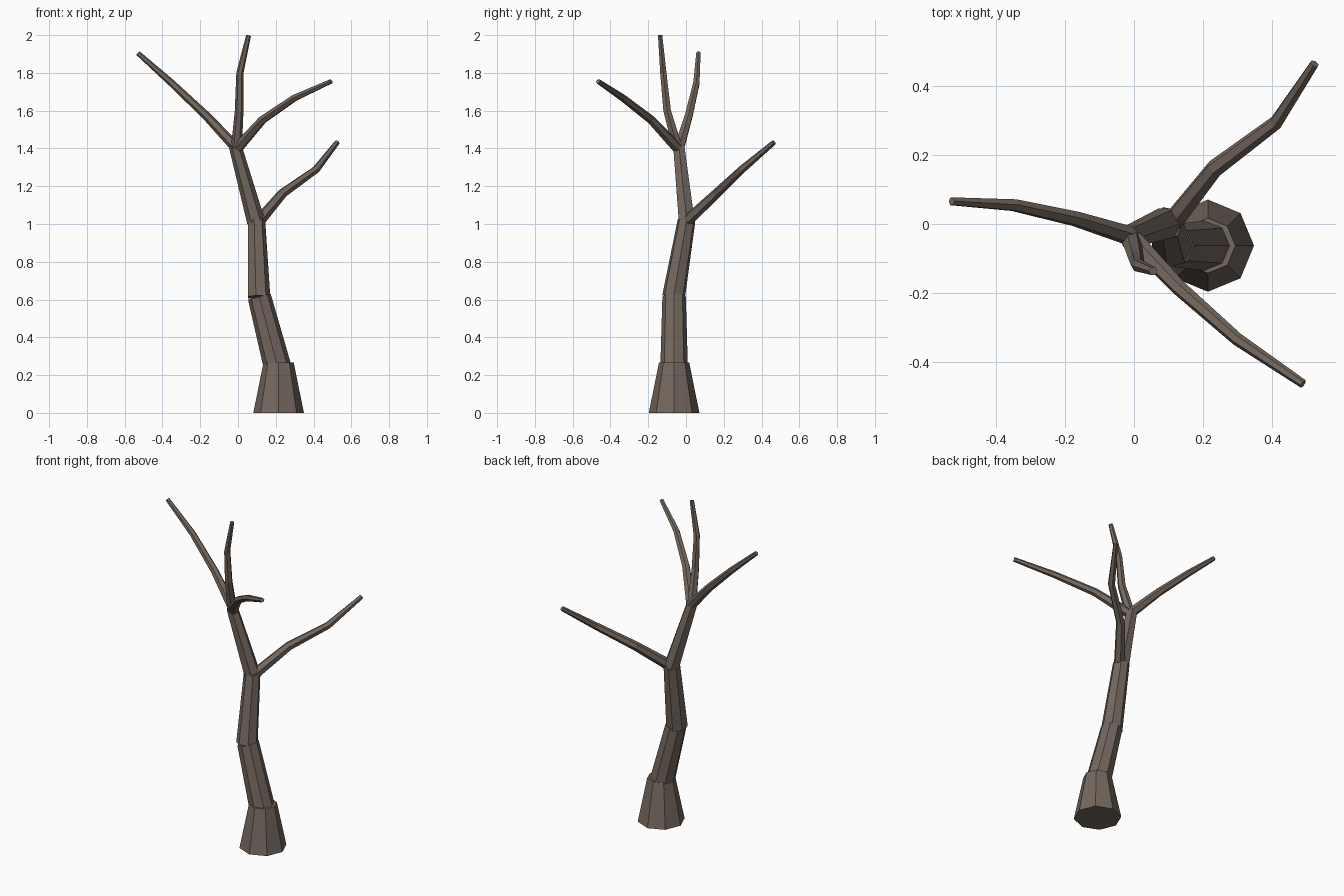
import bpy, bmesh, math
from mathutils import Vector

if "Cube" in bpy.data.objects:
    bpy.data.objects.remove(bpy.data.objects["Cube"])

bark = bpy.data.materials.new("grey_brown_bark")
bark.diffuse_color = (0.175, 0.138, 0.112, 1)
bark.use_nodes = True
bark.node_tree.nodes["Principled BSDF"].inputs["Base Color"].default_value = bark.diffuse_color


def limb(name, points, radii, sides):
    """Faceted tapering tube through the points, with closed ends."""
    pts = [Vector(p) for p in points]
    bm = bmesh.new()
    rings = []
    for i, (p, r) in enumerate(zip(pts, radii)):
        ahead = pts[min(i + 1, len(pts) - 1)] - p
        behind = p - pts[max(i - 1, 0)]
        axis = (ahead.normalized() + behind.normalized()).normalized()
        turn = Vector((0, 0, 1)).rotation_difference(axis)
        ring = []
        for k in range(sides):
            a = 2 * math.pi * k / sides
            ring.append(bm.verts.new(p + turn @ Vector((r * math.cos(a), r * math.sin(a), 0))))
        rings.append(ring)
    for low, high in zip(rings, rings[1:]):
        for k in range(sides):
            n = (k + 1) % sides
            bm.faces.new((low[k], low[n], high[n], high[k]))
    bm.faces.new(rings[0][::-1])
    bm.faces.new(rings[-1])
    mesh = bpy.data.meshes.new(name)
    bm.to_mesh(mesh)
    bm.free()
    mesh.materials.append(bark)
    obj = bpy.data.objects.new(name, mesh)
    bpy.context.collection.objects.link(obj)


# Trunk: four overlapping tapered sections
limb("trunk_base", [(0.215, -0.063, 0), (0.215, -0.063, 0.267)], [0.134, 0.08], 8)
limb("trunk_lower", [(0.21, -0.063, 0.24), (0.113, -0.063, 0.615)], [0.073, 0.062], 8)
limb("trunk_middle", [(0.109, -0.066, 0.613), (0.096, 0.003, 1.02)], [0.062, 0.048], 7)
limb("trunk_upper", [(0.096, 0.004, 1.01), (-0.014, -0.038, 1.41)], [0.048, 0.034], 6)

# Branches: bent tapered tubes
taper = [0.029, 0.023, 0.019, 0.013]
limb("branch_low", [(0.115, 0.01, 1.02), (0.235, 0.162, 1.162),
                    (0.413, 0.295, 1.288), (0.525, 0.466, 1.432)],
     [0.032, 0.026, 0.021, 0.014], 6)
limb("branch_left", [(-0.01, -0.035, 1.405), (-0.17, 0.015, 1.575),
                     (-0.35, 0.055, 1.745), (-0.53, 0.066, 1.905)], taper, 6)
limb("branch_top", [(-0.008, -0.045, 1.405), (0.006, -0.1, 1.6),
                    (0.01, -0.12, 1.8), (0.056, -0.137, 1.998)], taper, 6)
limb("branch_front", [(0.0, -0.048, 1.405), (0.13, -0.185, 1.552),
                      (0.3, -0.335, 1.668), (0.492, -0.465, 1.755)], taper, 6)
